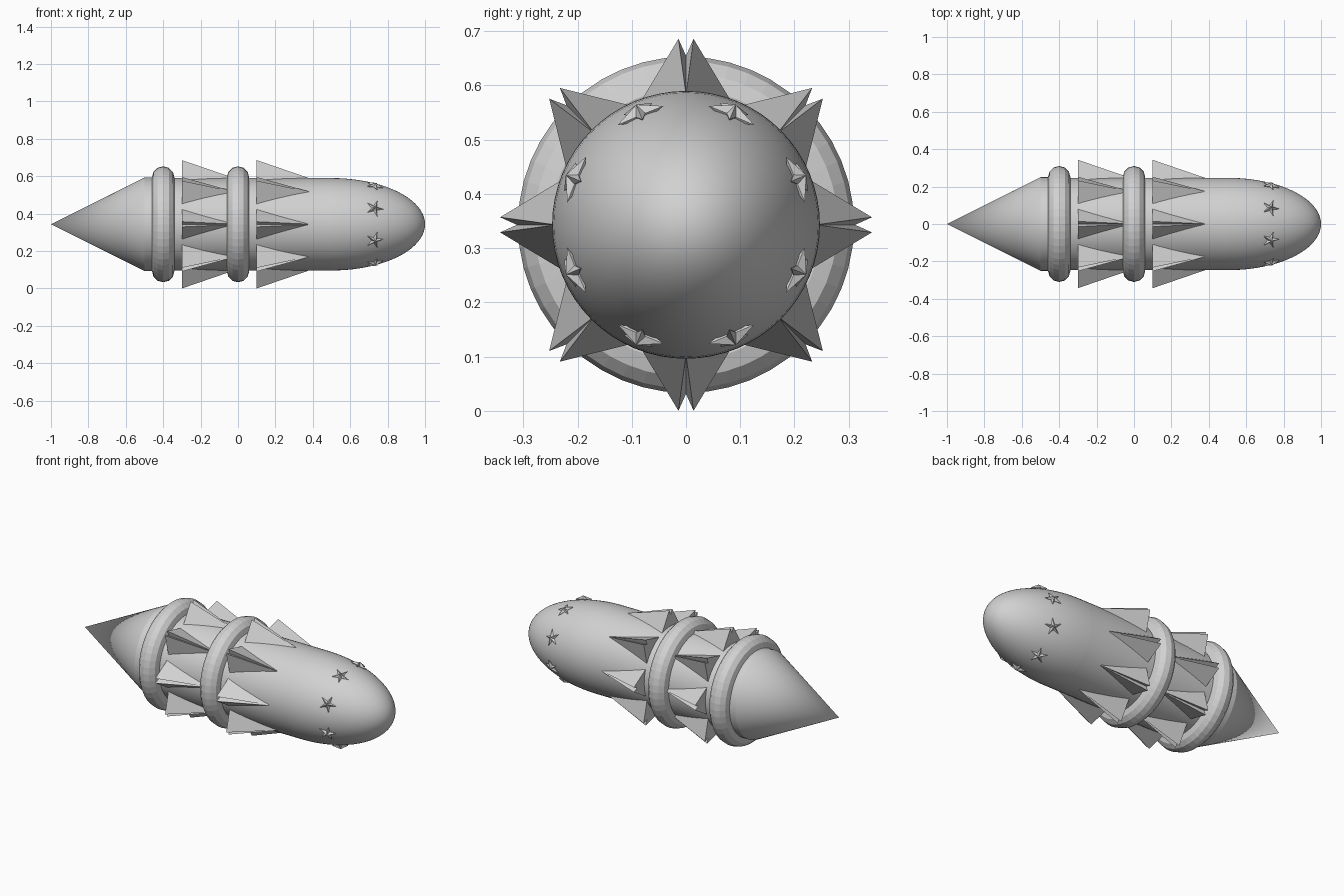
import bpy, bmesh, math
from mathutils import Matrix, Vector

if "Cube" in bpy.data.objects:
    bpy.data.objects.remove(bpy.data.objects["Cube"], do_unlink=True)

AXIS_Z = 0.343
BODY_R = 0.247

grey = bpy.data.materials.new("plain_grey")
grey.use_nodes = True
grey.diffuse_color = (0.64, 0.64, 0.64, 1)
grey.node_tree.nodes["Principled BSDF"].inputs["Base Color"].default_value = grey.diffuse_color


def finish(bm, name, smooth=False):
    """Turn a bmesh built around the x axis into a grey object at axis height."""
    bmesh.ops.recalc_face_normals(bm, faces=bm.faces)
    mesh = bpy.data.meshes.new(name)
    bm.to_mesh(mesh)
    bm.free()
    mesh.materials.append(grey)
    obj = bpy.data.objects.new(name, mesh)
    obj.location.z = AXIS_Z
    bpy.context.collection.objects.link(obj)
    if smooth:
        bpy.ops.object.select_all(action='DESELECT')
        obj.select_set(True)
        bpy.context.view_layer.objects.active = obj
        bpy.ops.object.shade_smooth_by_angle(angle=math.radians(25))
    return obj


def lathe(name, profile, steps, smooth=False):
    """Spin (x, radius) points around the x axis."""
    bm = bmesh.new()
    verts = [bm.verts.new((x, 0, r)) for x, r in profile]
    edges = [bm.edges.new(pair) for pair in zip(verts, verts[1:])]
    bmesh.ops.spin(bm, geom=verts + edges, cent=(0, 0, 0), axis=(1, 0, 0),
                   angle=math.tau, steps=steps, use_duplicate=False)
    bmesh.ops.remove_doubles(bm, verts=bm.verts, dist=1e-5)
    return finish(bm, name, smooth)


# Tail cone with a short collar
lathe("tail_cone", [(-1, 0), (-0.5, 0.25), (-0.46, 0.25), (-0.46, 0)], 64, True)

# Straight body
lathe("body", [(-0.48, 0), (-0.48, BODY_R), (0.5, BODY_R), (0.5, 0)], 64, True)

# Rounded nose
nose = [(0.5 + 0.5 * math.sin(a), BODY_R * math.cos(a))
        for a in (i * math.pi / 40 for i in range(20))]
lathe("nose", [(0.5, 0)] + nose + [(1, 0)], 64, True)

# Two faceted rings
for name, x in (("rear_ring", -0.4), ("middle_ring", 0.0)):
    loop = [(x + 0.06 * math.cos(i * math.tau / 12), 0.25 + 0.06 * math.sin(i * math.tau / 12))
            for i in range(13)]
    lathe(name, loop, 48)

# Two crowns of forked spikes: section as (sideways, radius), drawn to a forward point
SECTION = [(-0.1, 0.2), (-0.014, 0.343), (0, 0.312), (0.014, 0.343), (0.1, 0.2)]
for name, x in (("rear_spikes", -0.3), ("front_spikes", 0.1)):
    bm = bmesh.new()
    for k in range(8):
        turn = Matrix.Rotation(k * math.tau / 8, 3, 'X')
        back = [bm.verts.new(turn @ Vector((x, t, r))) for t, r in SECTION]
        tip = bm.verts.new(turn @ Vector((x + 0.3, 0, 0.24)))
        bm.faces.new(back)
        for i, v in enumerate(back):
            bm.faces.new((v, back[(i + 1) % len(back)], tip))
    finish(bm, name)

# Ring of small raised stars on the nose
bm = bmesh.new()
for k in range(8):
    turn = Matrix.Rotation((k + 0.5) * math.tau / 8, 3, 'X')
    rim = []
    for i in range(10):
        a = i * math.tau / 10
        size = 0.016 if i % 2 else 0.048
        dx = size * math.cos(a)
        rim.append(bm.verts.new(turn @ Vector((0.73 + dx, size * math.sin(a), 0.222 - 0.25 * dx))))
    peak = bm.verts.new(turn @ Vector((0.735, 0, 0.24)))
    base = bm.verts.new(turn @ Vector((0.73, 0, 0.205)))
    for i, v in enumerate(rim):
        w = rim[(i + 1) % 10]
        bm.faces.new((v, w, peak))
        bm.faces.new((w, v, base))
finish(bm, "nose_stars")
